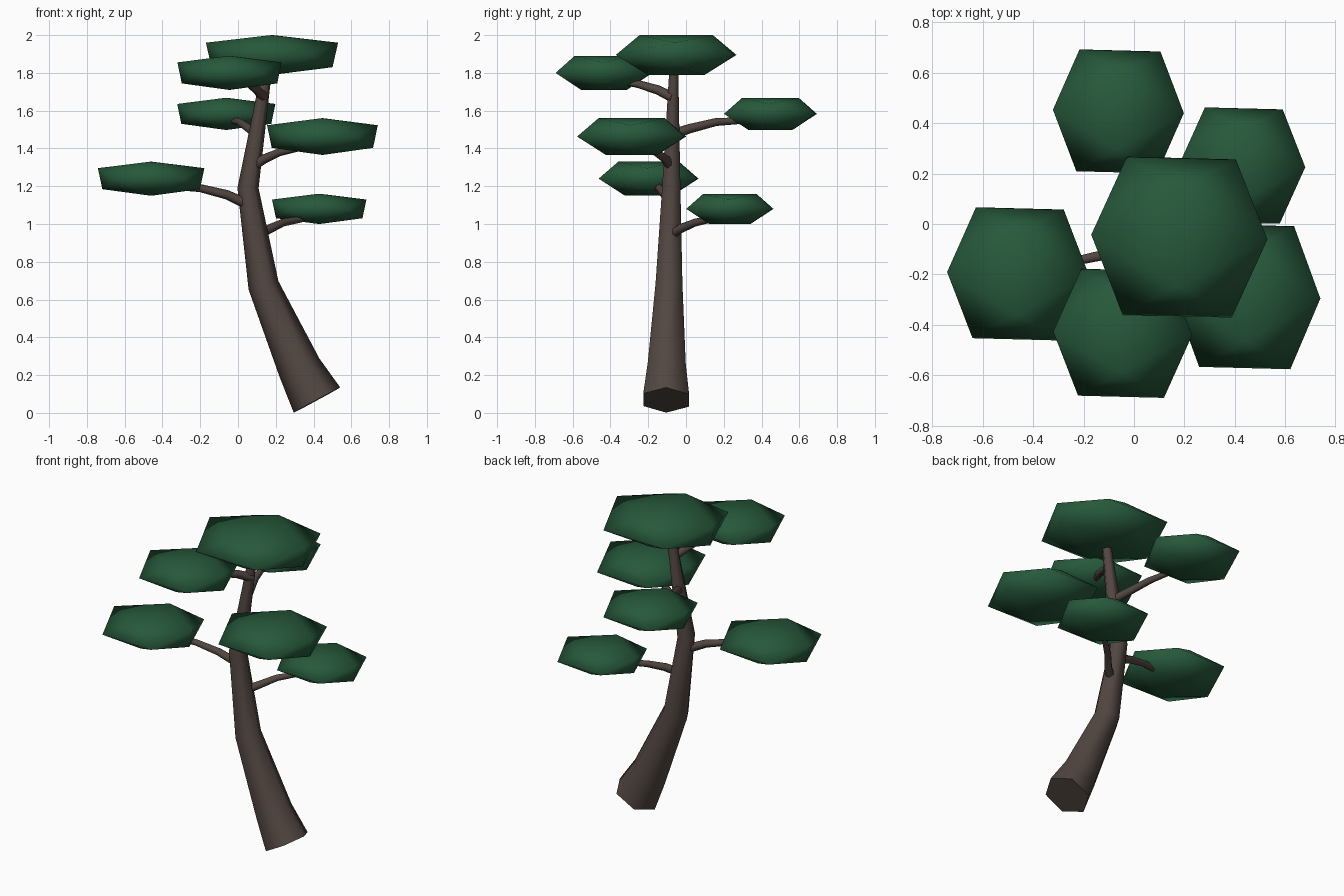
import bpy, bmesh, math
from mathutils import Vector, Matrix

if "Cube" in bpy.data.objects:
    bpy.data.objects.remove(bpy.data.objects["Cube"], do_unlink=True)


def material(name, rgb):
    m = bpy.data.materials.new(name)
    m.use_nodes = True
    m.diffuse_color = (*rgb, 1)
    bsdf = m.node_tree.nodes["Principled BSDF"]
    bsdf.inputs["Base Color"].default_value = (*rgb, 1)
    bsdf.inputs["Roughness"].default_value = 0.9
    return m


BARK = material("dark_brown_bark", (0.085, 0.062, 0.053))
LEAF = material("deep_green_leaves", (0.020, 0.100, 0.044))


def finish(bm, name, mat):
    bmesh.ops.recalc_face_normals(bm, faces=bm.faces)
    mesh = bpy.data.meshes.new(name)
    bm.to_mesh(mesh)
    bm.free()
    for p in mesh.polygons:
        p.use_smooth = len(p.vertices) < 5   # end caps stay flat
    mesh.materials.append(mat)
    obj = bpy.data.objects.new(name, mesh)
    bpy.context.collection.objects.link(obj)
    return obj


def tube(name, path, radii, sides=6, side_axis=None):
    """Tapered tube with capped ends along a path."""
    pts = [Vector(p) for p in path]
    bm = bmesh.new()
    rings = []
    for i, (p, r) in enumerate(zip(pts, radii)):
        t = (pts[min(i + 1, len(pts) - 1)] - pts[max(i - 1, 0)]).normalized()
        v = Vector(side_axis) if side_axis else t.cross(Vector((0, 0, 1)))
        v = (v - t * v.dot(t)).normalized()
        u = v.cross(t)
        angles = [math.tau * k / sides for k in range(sides)]
        rings.append([bm.verts.new(p + (u * math.cos(a) + v * math.sin(a)) * r)
                      for a in angles])
    for a, b in zip(rings, rings[1:]):
        for k in range(sides):
            n = (k + 1) % sides
            bm.faces.new((a[k], a[n], b[n], b[k]))
    bm.faces.new(rings[0][::-1])
    bm.faces.new(rings[-1])
    return finish(bm, name, BARK)


def foliage(name, center, half):
    """Flattened twenty-sided clump, narrower underneath."""
    g = (math.sqrt(5) - 1) / 2
    bm = bmesh.new()
    for a in (-1, 1):
        for b in (-g, g):
            for co in ((0, b, a), (b, a, 0), (a, 0, b)):
                taper = 1 + 0.22 * co[2] ** 2 * (co[2] < 0) * -1
                bm.verts.new((co[0] * taper, co[1] * taper, co[2]))
    bmesh.ops.convex_hull(bm, input=bm.verts)
    bmesh.ops.scale(bm, vec=half, verts=bm.verts)
    bmesh.ops.rotate(bm, matrix=Matrix.Rotation(math.radians(-1.5), 3, 'Z'),
                     verts=bm.verts)
    bmesh.ops.translate(bm, vec=center, verts=bm.verts)
    return finish(bm, name, LEAF)


# Leaning trunk
tube("trunk",
     [(0.418, -0.105, 0.068), (0.325, -0.102, 0.24), (0.135, -0.09, 0.675),
      (0.053, -0.078, 1.19), (0.15, -0.065, 1.80)],
     [0.14, 0.116, 0.082, 0.056, 0.028], side_axis=(0, 1, 0))

# Foliage clumps: centre and half size
clumps = {
    "crown": ((0.18, -0.052, 1.895), (0.35, 0.314, 0.105)),
    "front": ((-0.045, -0.434, 1.80), (0.276, 0.252, 0.09)),
    "back": ((-0.062, 0.447, 1.583), (0.26, 0.242, 0.085)),
    "left_front": ((0.447, -0.288, 1.463), (0.293, 0.284, 0.097)),
    "right": ((-0.46, -0.198, 1.24), (0.282, 0.26, 0.09)),
    "left_back": ((0.43, 0.232, 1.08), (0.25, 0.227, 0.08)),
}
for part, (center, half) in clumps.items():
    foliage(part + "_foliage", center, half)

# Branches from the trunk into the clumps
branches = {
    "right": [(0.06, -0.08, 1.10), (-0.06, -0.11, 1.155),
              (-0.20, -0.14, 1.19), (-0.38, -0.18, 1.20)],
    "left_back": [(0.10, -0.08, 0.94), (0.17, -0.03, 0.975),
                  (0.24, 0.05, 1.008), (0.36, 0.16, 1.03)],
    "left_front": [(0.07, -0.08, 1.30), (0.14, -0.11, 1.345),
                   (0.22, -0.16, 1.38), (0.36, -0.24, 1.41)],
    "back": [(0.10, -0.07, 1.475), (0.06, 0.02, 1.505),
             (0.01, 0.16, 1.54), (-0.04, 0.34, 1.55)],
    "front": [(0.14, -0.07, 1.67), (0.10, -0.15, 1.71),
              (0.06, -0.25, 1.74), (0.0, -0.36, 1.76)],
}
for part, path in branches.items():
    tube(part + "_branch", path, [0.028, 0.025, 0.021, 0.016])
